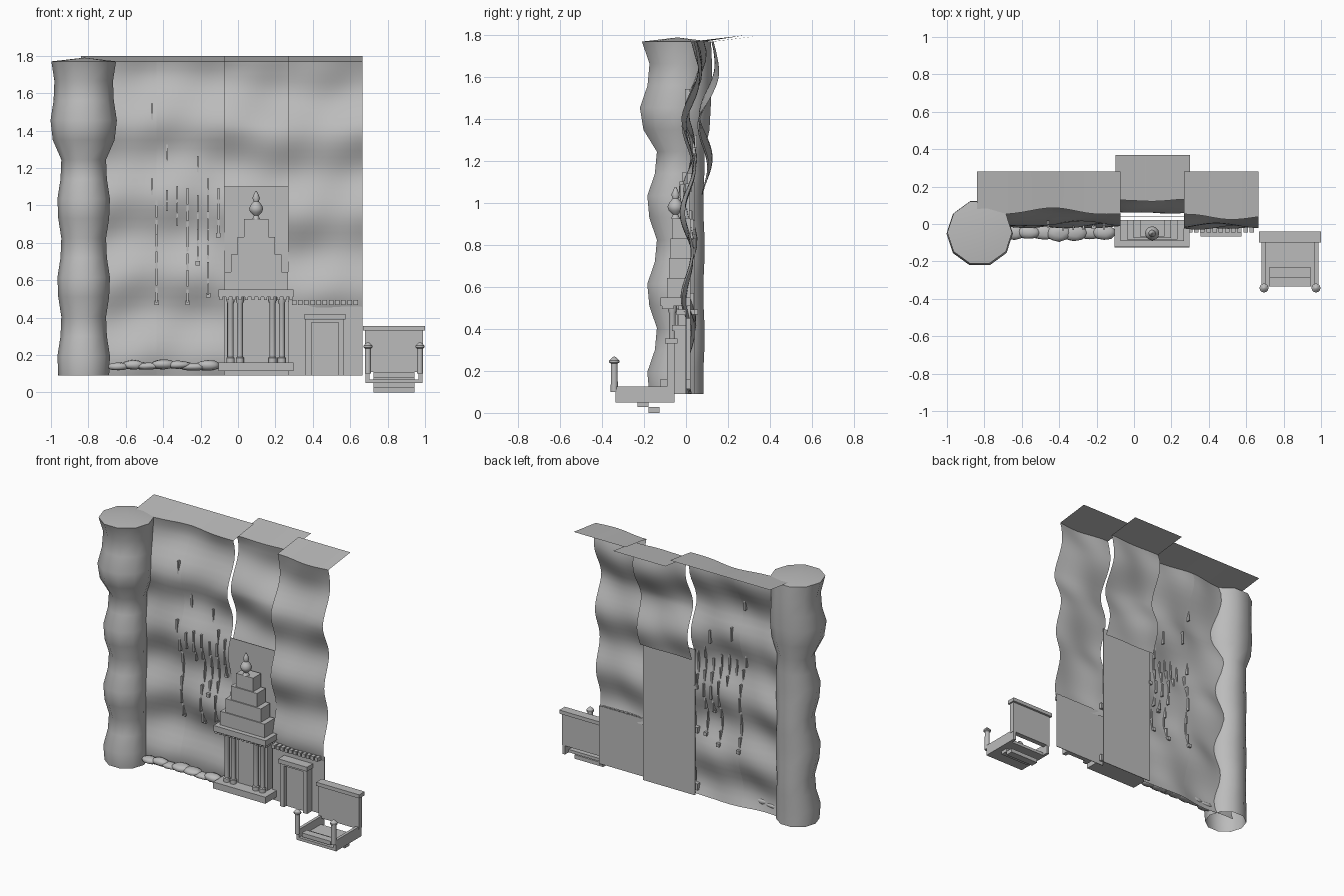
import bpy, bmesh, math, random
from mathutils import Vector

if "Cube" in bpy.data.objects:
    bpy.data.objects.remove(bpy.data.objects["Cube"])
random.seed(4)

GREY = (.5, .5, .5, 1)
stone = bpy.data.materials.new("grey_stone")
stone.use_nodes = True
stone.diffuse_color = GREY
stone.node_tree.nodes["Principled BSDF"].inputs["Base Color"].default_value = GREY

# Shared levels and edges
GROUND, CLIFF_TOP, LEDGE_TOP = .09, 1.77, 1.8
CLIFF_LEFT, CLIFF_RIGHT = -.84, .665
SHRINE_X, SHRINE_HALF = .097, .17
BACK_WALL = .042
RIPPLE = .42


def finish(bm, name, smooth_angle=None):
    mesh = bpy.data.meshes.new(name)
    bm.to_mesh(mesh)
    bm.free()
    mesh.materials.append(stone)
    part = bpy.data.objects.new(name, mesh)
    bpy.context.collection.objects.link(part)
    if smooth_angle:
        bpy.ops.object.select_all(action='DESELECT')
        part.select_set(True)
        bpy.context.view_layer.objects.active = part
        bpy.ops.object.shade_smooth_by_angle(angle=math.radians(smooth_angle))
    return part


def boxes(name, spans):
    """One object from boxes given as (left, right), (front, back), (bottom, top)."""
    bm = bmesh.new()
    for span in spans:
        low, high = Vector(s[0] for s in span), Vector(s[1] for s in span)
        for vert in bmesh.ops.create_cube(bm, size=1)["verts"]:
            vert.co = (low + high) / 2 + vert.co * (high - low)
    return finish(bm, name)


def around(centre, half):
    return (centre - half, centre + half)


def skin(bm, loops, closed):
    """Join successive loops of points with quads."""
    rows = [[bm.verts.new(point) for point in loop] for loop in loops]
    for lower, upper in zip(rows, rows[1:]):
        count = len(lower)
        for i in range(count if closed else count - 1):
            j = (i + 1) % count
            bm.faces.new((lower[i], lower[j], upper[j], upper[i]))
    return rows


def ring(x, y, z, radius, sides):
    turns = [math.tau * i / sides for i in range(sides)]
    return [(x + radius * math.cos(t), y + radius * math.sin(t), z) for t in turns]


def lathe(bm, x, y, profile, sides=12):
    rows = skin(bm, [ring(x, y, z, radius, sides) for radius, z in profile], closed=True)
    bm.faces.new(rows[0][::-1])
    bm.faces.new(rows[-1])


def bulge(z):
    """Regular swelling of the rock with height."""
    return math.cos(math.tau * (z - CLIFF_TOP + .35) / RIPPLE)


# Rippled cliff panels that lean back near the top, each with a ledge behind its top edge
def cliff_y(x, z, depth):
    sway = math.sin(9 * x + 5 * z) + math.sin(17 * x - 11 * z) / 2
    lean = .05 * min(1, max(0, (z - 1.4) * 3))
    return depth + lean - .024 * bulge(z + math.sin(4 * x) / 20) - .011 * sway


def cliff(name, left, right, depth, bottom, ledge_back):
    columns, levels = 10, 36
    xs = [left + (right - left) * i / columns for i in range(columns + 1)]
    zs = [bottom + (CLIFF_TOP - bottom) * k / levels for k in range(levels + 1)]
    loops = [[(x, cliff_y(x, z, depth), z) for x in xs] for z in zs]
    bm = bmesh.new()
    skin(bm, loops, closed=False)
    finish(bm, name, 60)
    bm = bmesh.new()
    skin(bm, [loops[-1], [(x, ledge_back, LEDGE_TOP) for x in xs]], closed=False)
    finish(bm, name + "_ledge", 60)


shrine_left, shrine_right = around(SHRINE_X, SHRINE_HALF)
cliff("outer_cliff", CLIFF_LEFT, -.435, .015, GROUND, .28)
cliff("inner_cliff", -.435, shrine_left, .015, GROUND, .28)
cliff("middle_cliff", -.1, .3, .09, 1.04, .37)
cliff("side_cliff", shrine_right, CLIFF_RIGHT, .01, .45, .28)

# Flat backing walls
boxes("shrine_back_wall", [((-.1, .3), around(BACK_WALL, .002), (GROUND, 1.1))])
boxes("door_back_wall", [((shrine_right, CLIFF_RIGHT), around(0, .002), (GROUND, .49))])

# Bulging rock pillar with a shallow peak, widest near the top
bm = bmesh.new()
loops = []
for k in range(17):
    z = GROUND + (CLIFF_TOP - GROUND) * k / 16
    swell = min(1, max(0, (z - 1.25) * 8))
    radius = .13 + .037 * swell + .012 * bulge(z)
    loops.append(ring(-.825, -.038 - .015 * bulge(z), z, radius, 10))
rim = skin(bm, loops, closed=True)[-1]
peak = bm.verts.new((-.82, -.04, LEDGE_TOP - .01))
for i, vert in enumerate(rim):
    bm.faces.new((vert, rim[(i + 1) % len(rim)], peak))
finish(bm, "rock_pillar", 45)

# Low boulders along the foot of the cliff
bm = bmesh.new()
for i in range(7):
    centre = Vector((-.64 + .08 * i, -.045, random.uniform(.135, .15)))
    size = Vector((random.uniform(.06, .08), random.uniform(.035, .05), random.uniform(.02, .03)))
    for vert in bmesh.ops.create_icosphere(bm, subdivisions=2, radius=1)["verts"]:
        vert.co = centre + vert.co * size * random.uniform(.93, 1.07)
finish(bm, "foot_boulders", 60)

# Hanging vines that follow the rock, the long ones ending in a small weight
pieces = []
for i, bottom in enumerate((.48, .97, .89, .48, .69, .52, .84)):
    x, top = -.435 + .055 * i, random.uniform(1, 1.15)
    links = math.ceil((top - bottom) * 10)
    step = (top - bottom) / links
    for k in range(links):
        z = bottom + step * k
        y = cliff_y(x, z + step / 2, .015)
        pieces.append((around(x, .005), around(y, .011), (z, z + step)))
    if top - bottom > .25:
        y = cliff_y(x, bottom, .015)
        pieces.append((around(x, .012), around(y, .015), around(bottom, .012)))
boxes("hanging_vines", pieces)

# Upper tips of the vines
boxes("vine_tips", [(around(x, .005), around(cliff_y(x, z, .015), .011), around(z, .045))
                    for x, z in ((-.46, 1.5), (-.46, 1.1), (-.38, 1.28), (-.215, 1.22))])

# Shrine built in courses: half width, front, bottom, top
def courses(name, rows):
    boxes(name, [(around(SHRINE_X, half), (front, BACK_WALL / 2), (bottom, top))
                 for half, front, bottom, top in rows])


PORCH_FLOOR, BEAM_BOTTOM, BEAM_TOP = .16, .51, .55
courses("shrine_base", [(.2, -.125, .115, PORCH_FLOOR)])
courses("shrine_body", [(.155, -.035, PORCH_FLOOR, BEAM_BOTTOM)])
courses("shrine_door", [(.068, -.043, PORCH_FLOOR, .5)])
courses("porch_beam", [(.2, -.122, BEAM_BOTTOM, BEAM_TOP)])
boxes("porch_dentils", [(around(SHRINE_X + .034 * (i - 5.5), .008), (-.115, -.06), (.495, BEAM_BOTTOM))
                        for i in range(12)])

# Stepped roof, each tier narrower and set further back
tier_height = .094
courses("stepped_roof", [(SHRINE_HALF - .035 * i, -.09 + .008 * i, BEAM_TOP + tier_height * i,
                          BEAM_TOP + tier_height * (i + 1)) for i in range(4)])

# Porch columns in mirrored pairs
bm = bmesh.new()
for side in (-1, 1):
    for offset in (.087, .137):
        lathe(bm, SHRINE_X + side * offset, -.065,
              [(.022, PORCH_FLOOR), (.022, .185), (.016, .19), (.016, .475), (.021, .49), (.021, BEAM_BOTTOM)])
finish(bm, "porch_columns", 40)

# Roof finial
bm = bmesh.new()
roof_top = BEAM_TOP + tier_height * 4
radii = (.022, .012, .032, .038, .03, .014, .02, .012, .003)
lathe(bm, SHRINE_X, -.05, [(radius, roof_top + .019 * i) for i, radius in enumerate(radii)])
finish(bm, "roof_finial", 50)

# Side doorway with a frieze of small blocks above it
DOOR_X, DOOR_TOP = .465, .39
frame_depth = (-.055, 0)
boxes("side_door_jambs", [(around(DOOR_X + side * .088, .015), frame_depth, (GROUND, DOOR_TOP))
                          for side in (-1, 1)])
boxes("side_door_lintel", [(around(DOOR_X, .11), (-.067, 0), (DOOR_TOP, .42)),
                           (around(DOOR_X, .073), frame_depth, (DOOR_TOP - .015, DOOR_TOP))])
boxes("side_door", [(around(DOOR_X, .073), (-.03, 0), (GROUND, DOOR_TOP - .015))])
boxes("frieze_blocks", [(around(.3 + .033 * i, .012), (-.045, 0), around(.48, .013))
                        for i in range(11)])

# Terrace with back wall, curbs and stairs going down beneath it
TERRACE_X, TERRACE_BACK, TERRACE_FRONT = .834, -.055, -.335
floor, riser, tread = .05, .027, .052
boxes("terrace_wall", [(around(TERRACE_X, .155), (-.09, TERRACE_BACK), (.11, .33))])
boxes("terrace_coping", [(around(TERRACE_X, .165), (-.1, -.04), (.33, .355))])
boxes("terrace_floor", [(around(TERRACE_X, .14), (TERRACE_FRONT, TERRACE_BACK - .04), (floor, floor * 1.4))])
boxes("terrace_curbs", [(around(TERRACE_X + side * .142, .01), (TERRACE_FRONT, TERRACE_BACK), (floor, .125))
                        for side in (-1, 1)])
boxes("terrace_steps", [(around(TERRACE_X, .11), (TERRACE_FRONT + tread * i, TERRACE_FRONT + tread * (i + 1)),
                         (riser * (3 - i), riser * (4 - i))) for i in range(4)])

# Gate posts with rounded caps
bm = bmesh.new()
for side in (-1, 1):
    lathe(bm, TERRACE_X + side * .139, -.342,
          [(.017, floor * 2), (.016, .235), (.024, .24), (.024, .25), (.014, .26), (.004, .268)])
finish(bm, "gate_posts", 40)
